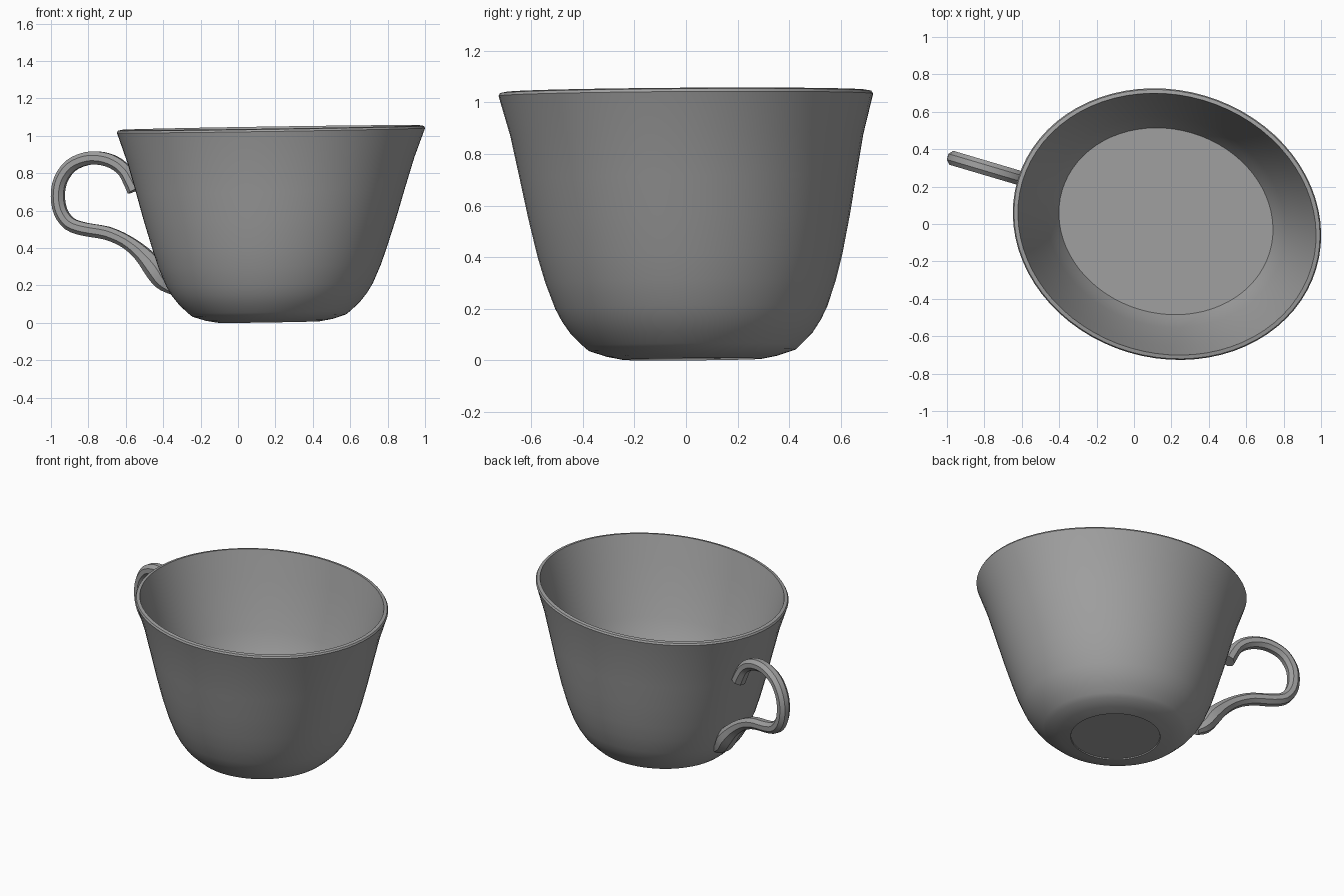
import bpy
import bmesh
import math
from mathutils import Vector

if "Cube" in bpy.data.objects:
    bpy.data.objects.remove(bpy.data.objects["Cube"], do_unlink=True)

# One grey glaze for the whole model
GREY = (0.35, 0.35, 0.35, 1)
glaze = bpy.data.materials.new("grey_glaze")
glaze.use_nodes = True
glaze.diffuse_color = GREY
glaze.node_tree.nodes["Principled BSDF"].inputs["Base Color"].default_value = GREY

# The oval's long axis points along the handle
TURN = math.radians(-16.5)
AXIS = Vector((math.cos(TURN), math.sin(TURN), 0))
SIDE = Vector((-AXIS.y, AXIS.x, 0))
UP = Vector((0, 0, 1))


def centre(z):
    """Axis of the slightly leaning cup at height z."""
    return Vector((0.167 + 0.009 * z, 0.025 * (1 - z), z))


def tilt(p):
    """Raise the side opposite the handle a little."""
    return p + UP * (0.004 + 0.016 * (p.x - 0.17) + 0.008 * p.y)


def loft(name, rings, angle):
    """Skin a list of equal rings, cap both ends and shade smooth."""
    bm = bmesh.new()
    loops = [[bm.verts.new(tilt(p)) for p in ring] for ring in rings]
    n = len(loops[0])
    for a, b in zip(loops, loops[1:]):
        for i in range(n):
            j = (i + 1) % n
            bm.faces.new((a[i], a[j], b[j], b[i]))
    bm.faces.new(loops[0])
    bm.faces.new(loops[-1])
    bmesh.ops.recalc_face_normals(bm, faces=bm.faces)
    mesh = bpy.data.meshes.new(name)
    bm.to_mesh(mesh)
    bm.free()
    mesh.materials.append(glaze)
    ob = bpy.data.objects.new(name, mesh)
    bpy.context.collection.objects.link(ob)
    bpy.ops.object.select_all(action="DESELECT")
    ob.select_set(True)
    bpy.context.view_layer.objects.active = ob
    bpy.ops.object.shade_smooth_by_angle(angle=math.radians(angle))


def oval(a, b, z, n=72):
    steps = [2 * math.pi * i / n for i in range(n)]
    return [centre(z) + AXIS * a * math.cos(t) + SIDE * b * math.sin(t) for t in steps]


# Cup: long radius, short radius, height, from the base over the rim to the floor
profile = [
    (0.268, 0.268, 0.007), (0.27, 0.27, 0.0), (0.34, 0.33, 0.012),
    (0.412, 0.4, 0.035), (0.437, 0.422, 0.055), (0.485, 0.467, 0.1),
    (0.525, 0.5, 0.15), (0.555, 0.525, 0.2), (0.598, 0.56, 0.3),
    (0.632, 0.587, 0.4), (0.68, 0.618, 0.55), (0.724, 0.645, 0.7),
    (0.776, 0.676, 0.87), (0.833, 0.716, 1.025), (0.827, 0.71, 1.036),
    (0.806, 0.69, 1.04), (0.753, 0.649, 0.87), (0.696, 0.603, 0.7),
    (0.645, 0.558, 0.56), (0.612, 0.526, 0.475), (0.579, 0.492, 0.415),
]
loft("cup", [oval(*row) for row in profile], 35)

# Handle: x, height and thickness factor along its centre line
path = [
    (-0.549, 0.715, 1.15), (-0.572, 0.762, 1.1), (-0.607, 0.82, 1.0), (-0.66, 0.863, 1.0),
    (-0.73, 0.887, 1.0), (-0.81, 0.887, 1.0), (-0.895, 0.85, 1.0), (-0.948, 0.775, 1.0),
    (-0.963, 0.69, 1.0), (-0.948, 0.605, 1.0), (-0.9, 0.54, 1.0), (-0.82, 0.51, 1.0),
    (-0.7, 0.487, 1.0), (-0.6, 0.442, 1.0), (-0.515, 0.375, 1.2), (-0.442, 0.29, 1.55),
    (-0.4, 0.225, 1.3), (-0.345, 0.175, 0.7),
]


def smooth_path(points, cuts=3):
    """Catmull-Rom refinement of the centre line."""
    pts = [Vector(p) for p in points]
    pts = [2 * pts[0] - pts[1]] + pts + [2 * pts[-1] - pts[-2]]
    out = []
    for a, b, c, d in zip(pts, pts[1:], pts[2:], pts[3:]):
        for k in range(cuts):
            t = k / cuts
            out.append(b + (c - a) * t / 2 + (2 * a - 5 * b + 4 * c - d) * t * t / 2
                       + (3 * b - a - 3 * c + d) * t ** 3 / 2)
    return out + [pts[-2]]


line = smooth_path(path)
spots = [Vector((x, 0.013 + (x - 0.175) * math.tan(TURN), z)) for x, z, _ in line]
rings = []
for i, spot in enumerate(spots):
    along = (spots[min(i + 1, len(spots) - 1)] - spots[max(i - 1, 0)]).normalized()
    out = along.cross(SIDE).normalized()
    size = line[i].z * 0.038
    angles = [math.pi * (k + 0.5) / 4 for k in range(8)]
    rings.append([spot + (out * math.cos(t) + SIDE * 1.1 * math.sin(t)) * size for t in angles])
loft("handle", rings, 40)
